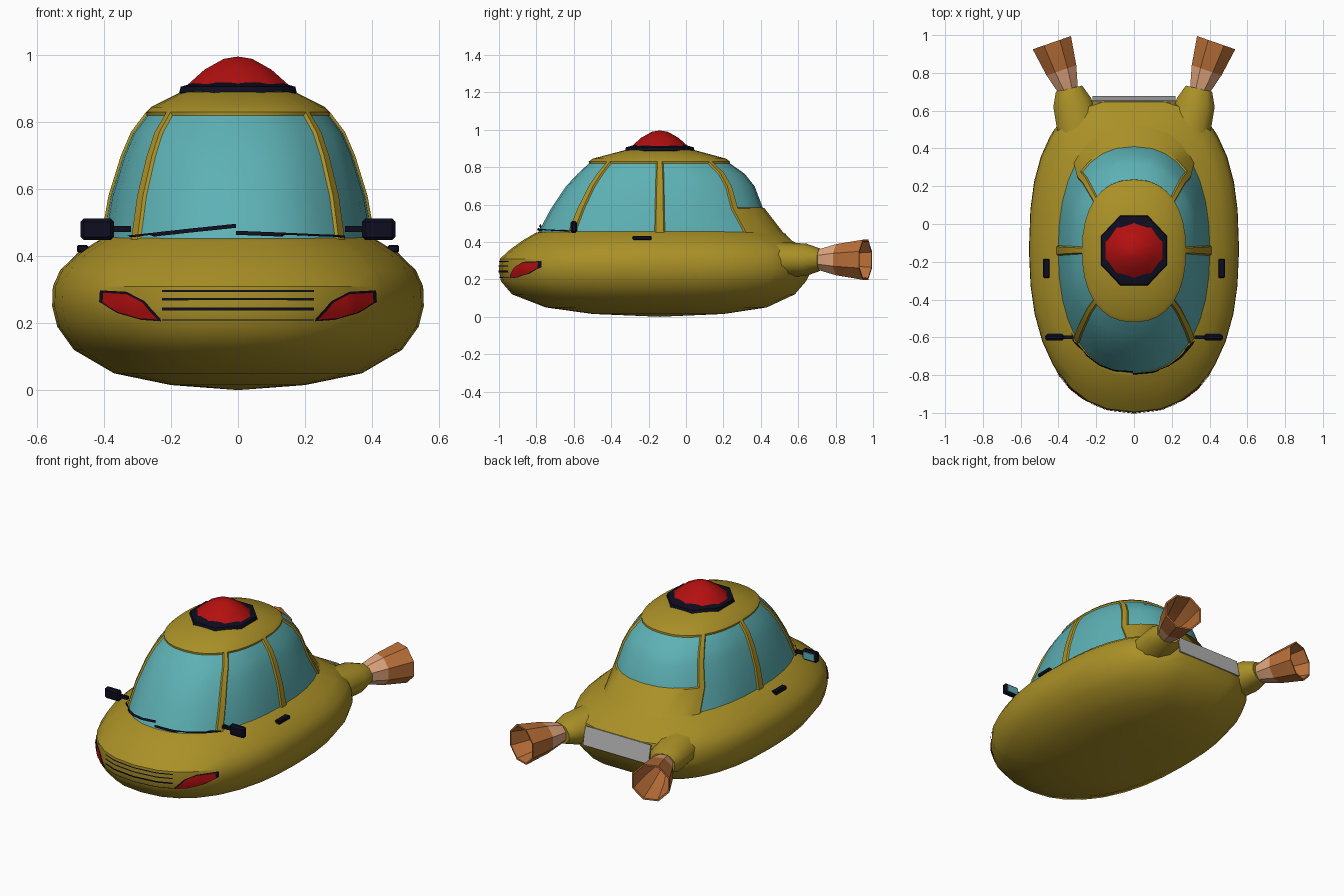
import bpy, bmesh, math
from mathutils import Vector, Matrix
from mathutils.bvhtree import BVHTree

if "Cube" in bpy.data.objects:
    bpy.data.objects.remove(bpy.data.objects["Cube"])


def material(name, rgb):
    m = bpy.data.materials.new(name)
    m.use_nodes = True
    m.diffuse_color = (*rgb, 1)
    m.node_tree.nodes["Principled BSDF"].inputs["Base Color"].default_value = (*rgb, 1)
    return m


YELLOW = material("mustard paint", (0.40, 0.28, 0.02))
GLASS = material("teal glass", (0.11, 0.44, 0.46))
RED = material("red lamp", (0.45, 0.005, 0.005))
DARK = material("navy trim", (0.004, 0.004, 0.014))
COPPER = material("copper", (0.49, 0.16, 0.04))
TAN = material("pale copper", (0.75, 0.38, 0.21))
GREY = material("grey panel", (0.45, 0.45, 0.45))


def finish(name, bm, mats, angle=35):
    me = bpy.data.meshes.new(name)
    bm.to_mesh(me)
    bm.free()
    for m in mats:
        me.materials.append(m)
    ob = bpy.data.objects.new(name, me)
    bpy.context.collection.objects.link(ob)
    bpy.ops.object.select_all(action='DESELECT')
    ob.select_set(True)
    bpy.context.view_layer.objects.active = ob
    bpy.ops.object.shade_smooth_by_angle(angle=math.radians(angle))
    return ob


def power(v, n):
    return math.copysign(abs(v) ** (2 / n), v)


# Hull and cabin: stacked oval rings (height, half width, front y, rear y)
MID = -0.14
RINGS = [
    (0.015, 0.20, -0.50, 0.22), (0.05, 0.37, -0.75, 0.45), (0.12, 0.49, -0.93, 0.60),
    (0.19, 0.54, -0.99, 0.66), (0.25, 0.555, -1.0, 0.69), (0.31, 0.553, -0.995, 0.677),
    (0.36, 0.53, -0.94, 0.665), (0.41, 0.475, -0.87, 0.58), (0.445, 0.42, -0.81, 0.53),
    (0.45, 0.41, -0.80, 0.52), (0.58, 0.387, -0.73, 0.42), (0.70, 0.35, -0.65, 0.375),
    (0.77, 0.32, -0.585, 0.32), (0.83, 0.275, -0.52, 0.235), (0.845, 0.26, -0.50, 0.215),
    (0.89, 0.17, -0.33, 0.05),
]
PILLAR_B, PILLAR_A0, PILLAR_A1 = 1.1, 41.5, 45.5
QUARTER = [PILLAR_B, 10, 20, 31, PILLAR_A0, PILLAR_A1, 56, 67, 78, 90]
BACK = QUARTER[:-1][::-1]
ANGLES = (QUARTER + [180 - a for a in BACK] + [180 + a for a in QUARTER]
          + [360 - a for a in BACK])

bm = bmesh.new()
rows = []
for z, w, front, rear in RINGS:
    row = []
    for a in ANGLES:
        c, s = math.cos(math.radians(a)), math.sin(math.radians(a))
        n = 2.3 if s < 0 or z > 0.44 else 2.6
        y = MID + power(s, n) * ((rear - MID) if s > 0 else (MID - front))
        if z < 0.44:
            y = min(y, rear - 0.018)       # flat tail
        row.append(bm.verts.new((w * power(c, n), y, z)))
    rows.append(row)
panes = []
count = len(ANGLES)
for k in range(len(rows) - 1):
    low, high = RINGS[k][0], RINGS[k + 1][0]
    for j in range(count):
        i = (j + 1) % count
        f = bm.faces.new((rows[k][j], rows[k][i], rows[k + 1][i], rows[k + 1][j]))
        mid = ANGLES[j] + ((ANGLES[i] - ANGLES[j]) % 360) / 2
        fold = math.degrees(math.asin(min(1, abs(math.sin(math.radians(mid))))))
        pillar = fold < PILLAR_B or PILLAR_A0 < fold < PILLAR_A1
        tail = fold > PILLAR_A1 and mid < 180 and low < 0.57
        if low > 0.449 and high < 0.831 and not pillar and not tail:
            panes.append(f)
for row, z in ((rows[0], 0.0), (rows[-1], 0.915)):
    tip = bm.verts.new((0, MID, z))
    for j in range(count):
        bm.faces.new((row[j], row[(j + 1) % count], tip))
bmesh.ops.recalc_face_normals(bm, faces=bm.faces)
bm.normal_update()
# Recessed windows
bmesh.ops.inset_region(bm, faces=panes, thickness=0.007, depth=-0.008, use_even_offset=True)
for f in panes:
    f.material_index = 1
bm.normal_update()
SURFACE = BVHTree.FromBMesh(bm)
finish("hull_and_cabin", bm, [YELLOW, GLASS])


def strip(name, lower, upper, mat, lift=0.004, grow=1.0, steps=5, across=4):
    """Thin plate between two x-z lines, laid on the nose of the hull."""
    pts = lower + upper
    mx = sum(p[0] for p in pts) / len(pts)
    mz = sum(p[1] for p in pts) / len(pts)

    def refine(line):
        out = []
        for p, q in zip(line, line[1:]):
            out += [Vector(p).lerp(Vector(q), t / steps) for t in range(steps)]
        return out + [Vector(line[-1])]
    b = bmesh.new()
    grid = []
    for p, q in zip(refine(lower), refine(upper)):
        col = []
        for t in range(across + 1):
            v = p.lerp(q, t / across)
            x, z = mx + (v.x - mx) * grow, mz + (v.y - mz) * grow
            hit, normal, _, _ = SURFACE.ray_cast(Vector((x, -2, z)), Vector((0, 1, 0)))
            col.append(b.verts.new(hit + normal * lift))
        grid.append(col)
    for c, d in zip(grid, grid[1:]):
        for t in range(across):
            b.faces.new((c[t], d[t], d[t + 1], c[t + 1]))
    b.normal_update()
    for f in b.faces:
        if f.normal.y > 0:
            f.normal_flip()
    return finish(name, b, [mat])


def revolve(name, profile, origin, axis, mats, sides=8, squash=1.0, segments=None, angle=50):
    """Turned shape: profile of (radius, distance) along an axis."""
    b = bmesh.new()
    rings = []
    for r, d in profile:
        if r == 0:
            rings.append([b.verts.new((0, 0, d))] * sides)
            continue
        turn = [2 * math.pi * (k + 0.5) / sides for k in range(sides)]
        rings.append([b.verts.new((r * math.cos(t), r * math.sin(t) * squash, d)) for t in turn])
    for k in range(len(rings) - 1):
        for j in range(sides):
            i = (j + 1) % sides
            ring = [rings[k][j], rings[k][i], rings[k + 1][i], rings[k + 1][j]]
            f = b.faces.new(list(dict.fromkeys(ring)))
            f.material_index = segments[k] if segments else 0
    axis = Vector(axis)
    turn = Matrix() if axis.x == axis.y == 0 else axis.to_track_quat('Z', 'Y').to_matrix().to_4x4()
    b.transform(Matrix.Translation(origin) @ turn)
    bmesh.ops.recalc_face_normals(b, faces=b.faces)
    return finish(name, b, mats, angle)


def box(name, centre, size, mat, bevel=0.0, turn=0.0):
    b = bmesh.new()
    bmesh.ops.create_cube(b, size=1, matrix=Matrix.Diagonal((*size, 1)))
    if bevel:
        bmesh.ops.bevel(b, geom=b.edges[:], offset=bevel, segments=1, affect='EDGES')
    b.transform(Matrix.Translation(centre) @ Matrix.Rotation(turn, 4, 'X'))
    return finish(name, b, [mat])


# Roof beacon
revolve("beacon_base", [(0.165, -0.02), (0.19, 0.0), (0.185, 0.018), (0.14, 0.03), (0, 0.03)],
        (0, MID, 0.888), (0, 0, 1), [DARK], squash=1.06)
revolve("beacon_lamp", [(0.158, 0.0), (0.105, 0.045), (0.045, 0.077), (0, 0.084)],
        (0, MID, 0.912), (0, 0, 1), [RED], sides=10, squash=0.95)

# Nose grille and wipers
for k, (z, h) in enumerate([(0.295, 0.003), (0.271, 0.003), (0.243, 0.005), (0.21, 0.002)]):
    strip(f"grille_bar_{k + 1}", [(-0.225, z - h), (0.225, z - h)],
          [(-0.225, z + h), (0.225, z + h)], DARK, steps=24, across=1)
for name, a, b in (("right", (-0.32, 0.452), (-0.005, 0.485)), ("left", (-0.005, 0.464), (0.31, 0.452))):
    strip(f"wiper_{name}", [(a[0], a[1] - 0.006), (b[0], b[1] - 0.006)],
          [(a[0], a[1] + 0.006), (b[0], b[1] + 0.006)], DARK, lift=0.012, steps=24, across=2)

# Tail panel between the pods
box("tail_panel", (0, 0.6615, 0.305), (0.44, 0.008, 0.11), GREY, turn=math.radians(12.5))

for side, s in (("left", 1), ("right", -1)):
    # Headlight with dark surround
    low = [(s * x, z) for x, z in ((0.235, 0.209), (0.29, 0.213), (0.355, 0.232), (0.405, 0.262))]
    top = [(s * x, z) for x, z in ((0.237, 0.216), (0.28, 0.264), (0.33, 0.29), (0.403, 0.294))]
    strip(f"headlight_surround_{side}", low, top, DARK, lift=0.003, grow=1.08)
    strip(f"headlight_{side}", low, top, RED, lift=0.007, grow=0.95)
    # Door mirror and handle
    box(f"mirror_{side}", (s * 0.42, -0.60, 0.48), (0.10, 0.035, 0.065), DARK, 0.01)
    box(f"mirror_glass_{side}", (s * 0.42, -0.581, 0.48), (0.075, 0.004, 0.042), GLASS)
    box(f"mirror_arm_{side}", (s * 0.355, -0.60, 0.481), (0.07, 0.018, 0.018), DARK)
    box(f"door_handle_{side}", (s * 0.464, -0.235, 0.422), (0.034, 0.10, 0.022), DARK, 0.004)
    # Thruster pod and flared nozzle
    revolve(f"thruster_pod_{side}", [(0.125, 0), (0.108, 0.25), (0.075, 0.325), (0, 0.325)],
            (s * 0.27, 0.40, 0.305), (s * 0.075, 0.32, 0), [YELLOW], sides=10, squash=0.8)
    revolve(f"nozzle_{side}", [(0.055, 0), (0.09, 0.12), (0.116, 0.275), (0.106, 0.275),
                               (0.08, 0.12), (0.045, 0.02), (0, 0.02)],
            (s * 0.345, 0.70, 0.305), (s * 0.09, 0.26, 0), [TAN, COPPER],
            segments=[0, 1, 1, 1, 1, 1], angle=30)
